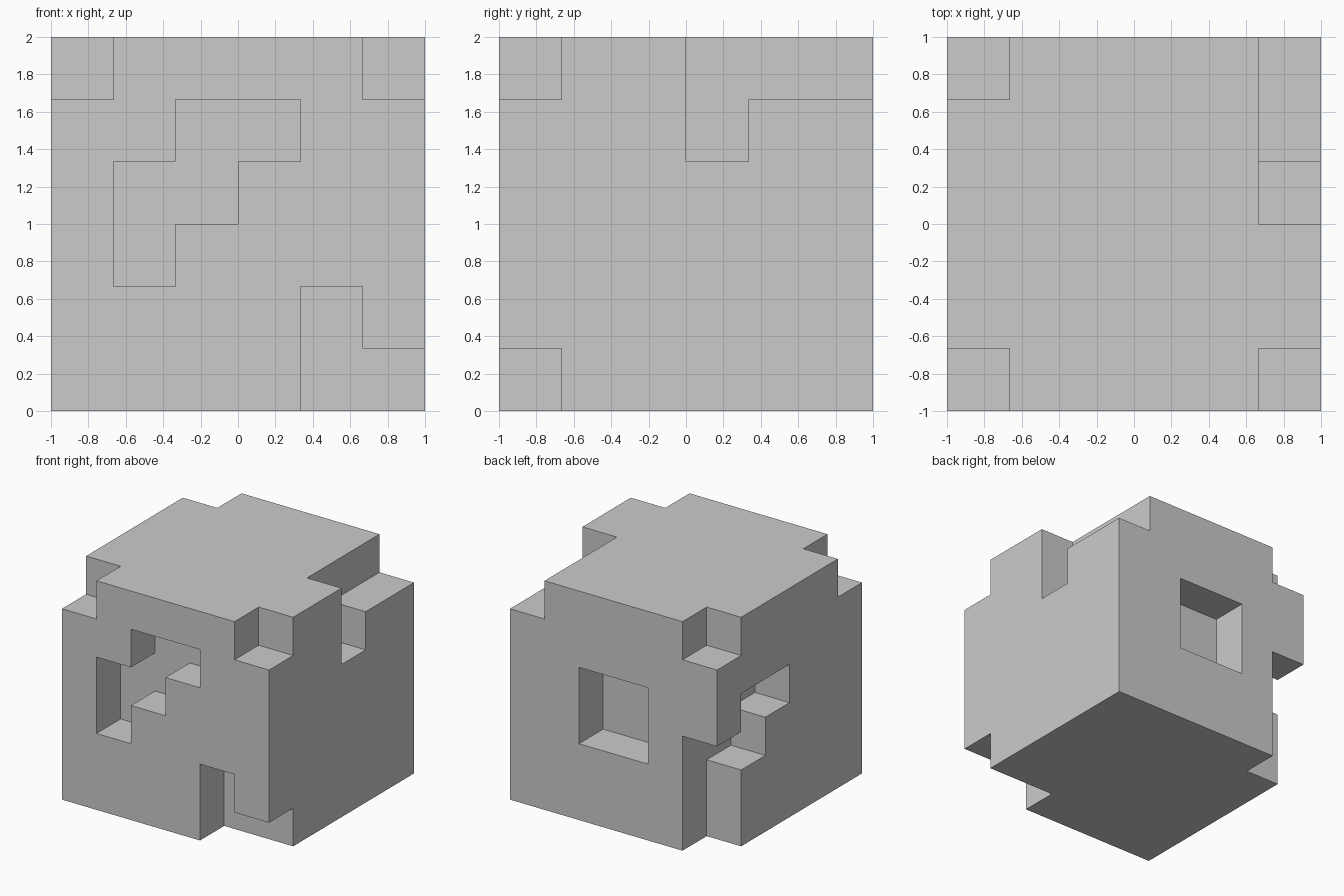
import bpy
import bmesh
from itertools import product
from mathutils import Vector

if "Cube" in bpy.data.objects:
    bpy.data.objects.remove(bpy.data.objects["Cube"])

N = 6            # cells along each side
S = 2 / N        # cell size


def block(x, y, z):
    """All cells in inclusive index ranges, each an int or (first, last)."""
    spans = [(v, v) if isinstance(v, int) else v for v in (x, y, z)]
    return set(product(*(range(a, b + 1) for a, b in spans)))


# Notches cut one cell deep into the solid cube
notches = [
    # top corners
    (0, 0, 5), (5, 0, 5), (0, 5, 5),
    # top right edge with its deeper slot
    (5, (3, 5), 5), (5, 3, 4),
    # front stepped pocket
    ((2, 3), 0, 4), ((1, 2), 0, 3), (1, 0, 2),
    # front lower right notch
    (4, 0, (0, 1)), (5, 0, 0),
    # back square pocket
    ((2, 3), 5, (2, 3)),
    # back left column and left stepped notch
    (0, 5, (0, 2)), (0, 4, (2, 3)), (0, 3, 3),
]
cells = block((0, N - 1), (0, N - 1), (0, N - 1))
for n in notches:
    cells -= block(*n)

# Skin every exposed cell side
bm = bmesh.new()
for c in cells:
    centre = Vector(((c[0] + 0.5) * S - 1, (c[1] + 0.5) * S - 1, (c[2] + 0.5) * S))
    for axis, sign in product(range(3), (-1, 1)):
        neighbour = list(c)
        neighbour[axis] += sign
        if tuple(neighbour) in cells:
            continue
        n, u, v = Vector(), Vector(), Vector()
        n[axis] = sign * S / 2
        u[(axis + 1) % 3] = sign * S / 2
        v[(axis + 2) % 3] = S / 2
        bm.faces.new([bm.verts.new(centre + n + a * u + b * v)
                      for a, b in ((-1, -1), (1, -1), (1, 1), (-1, 1))])
bmesh.ops.remove_doubles(bm, verts=bm.verts[:], dist=0.001)

mesh = bpy.data.meshes.new("notched_cube")
bm.to_mesh(mesh)
bm.free()
bpy.context.collection.objects.link(bpy.data.objects.new("notched_cube", mesh))
